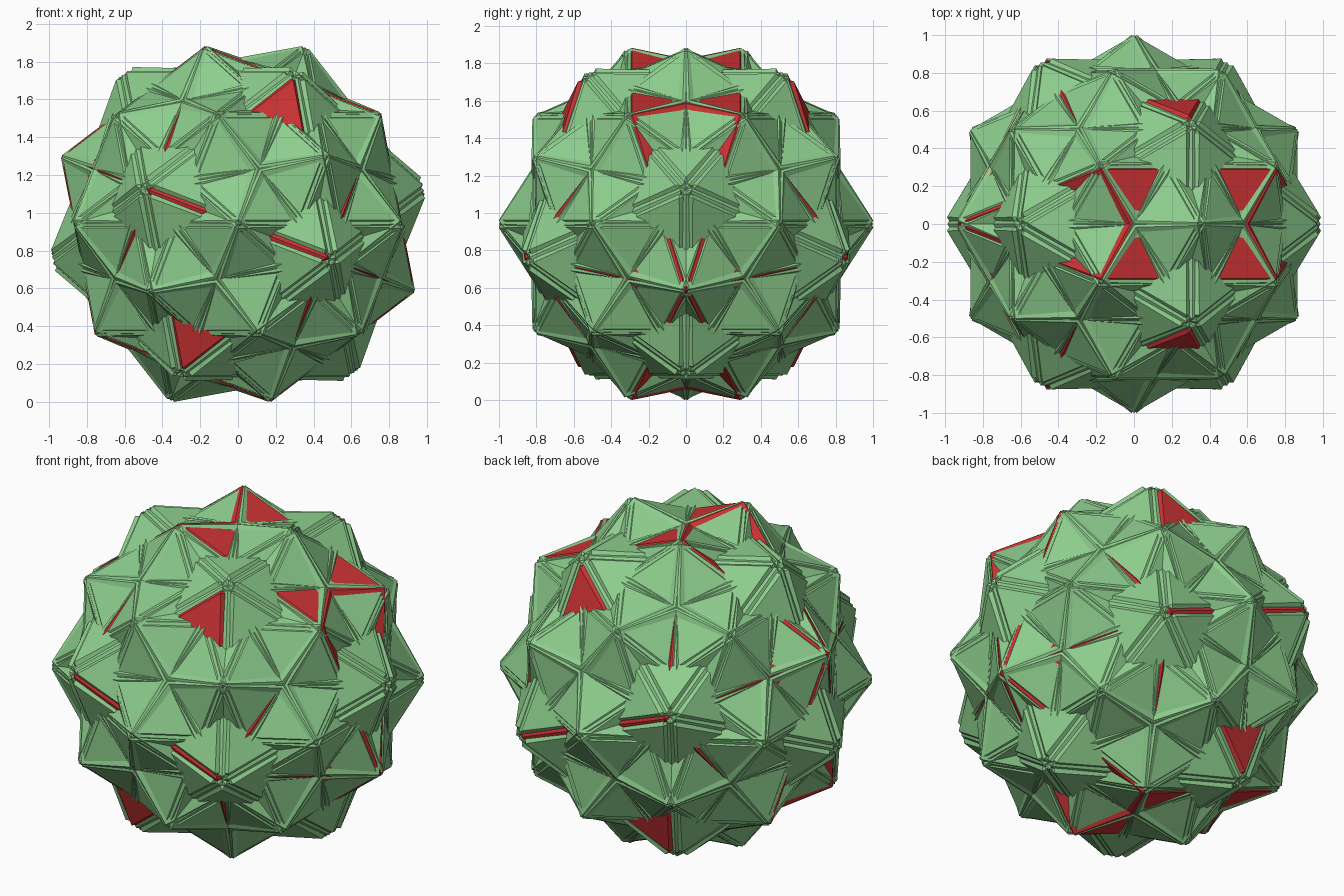
import bpy
import bmesh
import math
from mathutils import Matrix, Vector

if "Cube" in bpy.data.objects:
    bpy.data.objects.remove(bpy.data.objects["Cube"], do_unlink=True)

PHI = (1 + math.sqrt(5)) / 2


def make_material(name, colour):
    mat = bpy.data.materials.new(name)
    mat.use_nodes = True
    mat.diffuse_color = colour
    mat.node_tree.nodes["Principled BSDF"].inputs["Base Color"].default_value = colour
    return mat


def cuboctahedron_mesh(name, mat):
    """Unit cuboctahedron standing on a triangle, one vertex on the x axis."""
    bm = bmesh.new()
    r, h = 1 / math.sqrt(3), math.sqrt(2 / 3)
    for i in range(6):                                   # equatorial hexagon
        a = math.radians(60 * i)
        bm.verts.new((math.cos(a), math.sin(a), 0))
    for i in range(3):                                   # top and bottom triangles
        a = math.radians(90 + 120 * i)
        bm.verts.new((r * math.cos(a), r * math.sin(a), h))
        bm.verts.new((-r * math.cos(a), -r * math.sin(a), -h))
    bmesh.ops.convex_hull(bm, input=bm.verts)
    bmesh.ops.dissolve_limit(bm, angle_limit=0.02, verts=bm.verts, edges=bm.edges)
    bmesh.ops.recalc_face_normals(bm, faces=bm.faces)
    mesh = bpy.data.meshes.new(name)
    bm.to_mesh(mesh)
    bm.free()
    mesh.materials.append(mat)
    return mesh


def same(a, b):
    return all((a[i] - b[i]).length < 1e-3 for i in range(3))


# The 60 rotations of the icosahedron, from a five-fold and a three-fold turn
turns = [Matrix.Rotation(math.radians(72), 3, Vector((1, PHI, 0)).normalized()),
         Matrix.Rotation(math.radians(120), 3, Vector((1, 1, 1)).normalized())]
group = [Matrix.Identity(3)]
for g in group:
    for t in turns:
        new = t @ g
        if not any(same(new, q) for q in group):
            group.append(new)

# Keep one rotation of each pair that gives the same solid
half_turn = Matrix.Rotation(math.pi, 3, 'X')
placements = []
for g in group:
    if not any(same(g, q) or same(g, q @ half_turn) for q in placements):
        placements.append(g)

green = cuboctahedron_mesh("green_cuboctahedron", make_material("soft_green", (0.27, 0.62, 0.27, 1)))
red = cuboctahedron_mesh("red_cuboctahedron", make_material("red", (0.61, 0.033, 0.035, 1)))

# Tilt the whole cluster so that a three-fold axis is upright, and rest it on the ground
tilt = Matrix.Rotation(math.atan(1 / PHI ** 2), 3, 'Y')
lift = max((tilt @ g @ v.co).z for g in placements for v in green.vertices)

for n, g in enumerate(placements, 1):
    # The two solids that share the upright frame are red
    is_red = all(abs(g[i][i]) > 0.99 for i in range(3))
    mesh = red if is_red else green
    obj = bpy.data.objects.new(f"{mesh.name}_{n:02d}", mesh)
    obj.matrix_world = Matrix.Translation((0, 0, lift)) @ (tilt @ g).to_4x4()
    bpy.context.collection.objects.link(obj)
